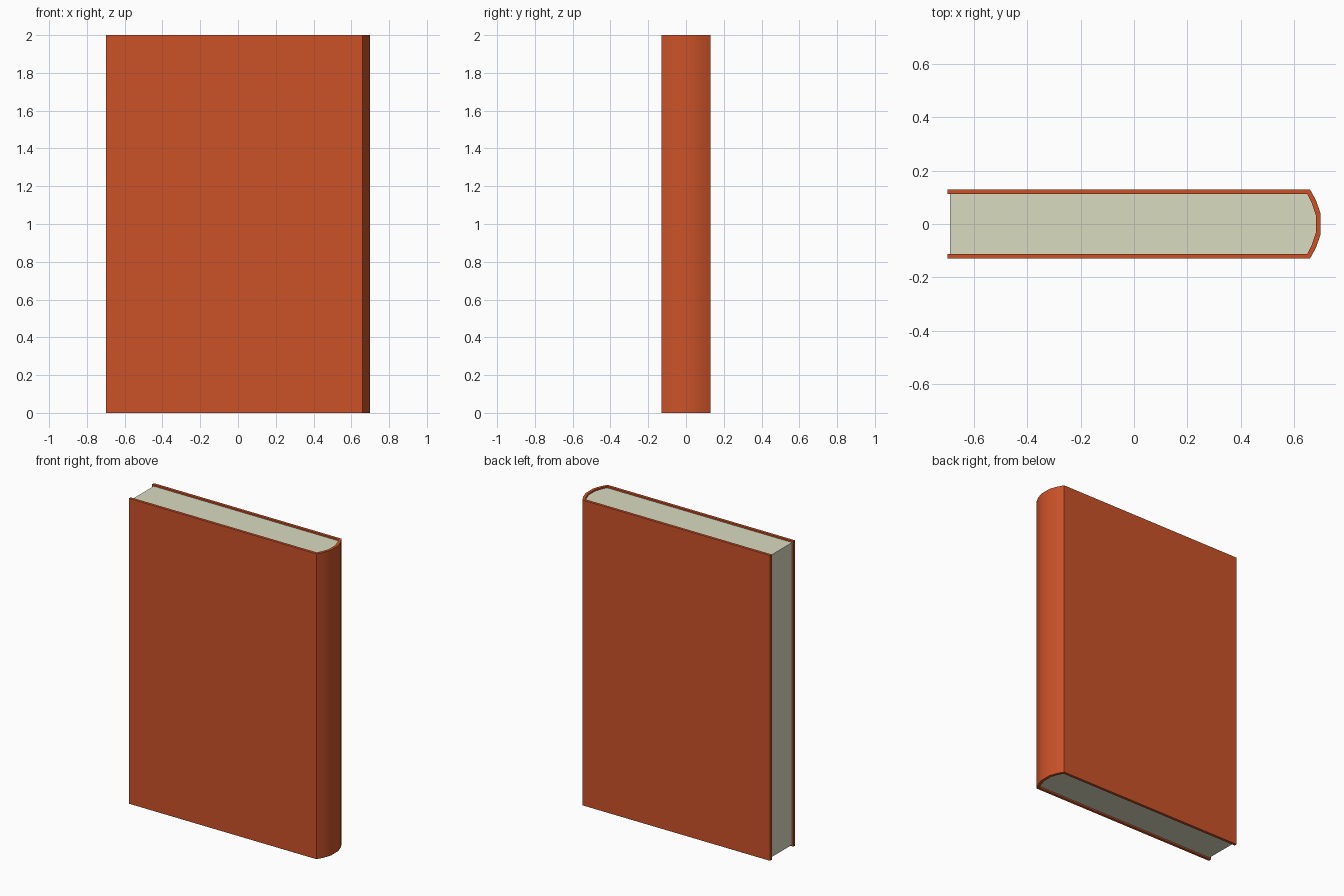
import bpy, bmesh
from math import radians

if "Cube" in bpy.data.objects:
    bpy.data.objects.remove(bpy.data.objects["Cube"])


def material(name, color):
    m = bpy.data.materials.new(name)
    m.diffuse_color = (*color, 1)
    m.use_nodes = True
    m.node_tree.nodes["Principled BSDF"].inputs["Base Color"].default_value = m.diffuse_color
    return m


def extrude_profile(name, pts, z0, z1, mat):
    bm = bmesh.new()
    face = bm.faces.new([bm.verts.new((x, y, z0)) for x, y in pts])
    ext = bmesh.ops.extrude_face_region(bm, geom=[face])["geom"]
    top = [g for g in ext if isinstance(g, bmesh.types.BMVert)]
    bmesh.ops.translate(bm, verts=top, vec=(0, 0, z1 - z0))
    bmesh.ops.recalc_face_normals(bm, faces=bm.faces)
    me = bpy.data.meshes.new(name)
    bm.to_mesh(me)
    bm.free()
    ob = bpy.data.objects.new(name, me)
    bpy.context.collection.objects.link(ob)
    me.materials.append(mat)
    bpy.ops.object.select_all(action='DESELECT')
    ob.select_set(True)
    bpy.context.view_layer.objects.active = ob
    bpy.ops.object.shade_smooth_by_angle(angle=radians(30))
    return ob


def mirrored(half):
    return half + [(x, -y) for x, y in reversed(half)]


cover_mat = material("cover_orange", (0.60, 0.085, 0.022))
page_mat = material("page_cream", (0.70, 0.71, 0.53))

# Half profiles: fore edge to the rounded spine
outer = [(-0.70, 0.13), (0.66, 0.13), (0.682, 0.09), (0.70, 0.04)]
inner = [(-0.70, 0.112), (0.65, 0.112), (0.666, 0.08), (0.682, 0.033)]

# Wrap-around hard cover
extrude_profile("cover", mirrored(outer) + mirrored(inner)[::-1], 0, 2, cover_mat)

# Page block, slightly inset from the cover edges
extrude_profile("pages", mirrored([(-0.69, 0.112)] + inner[1:]), 0.01, 1.99, page_mat)
